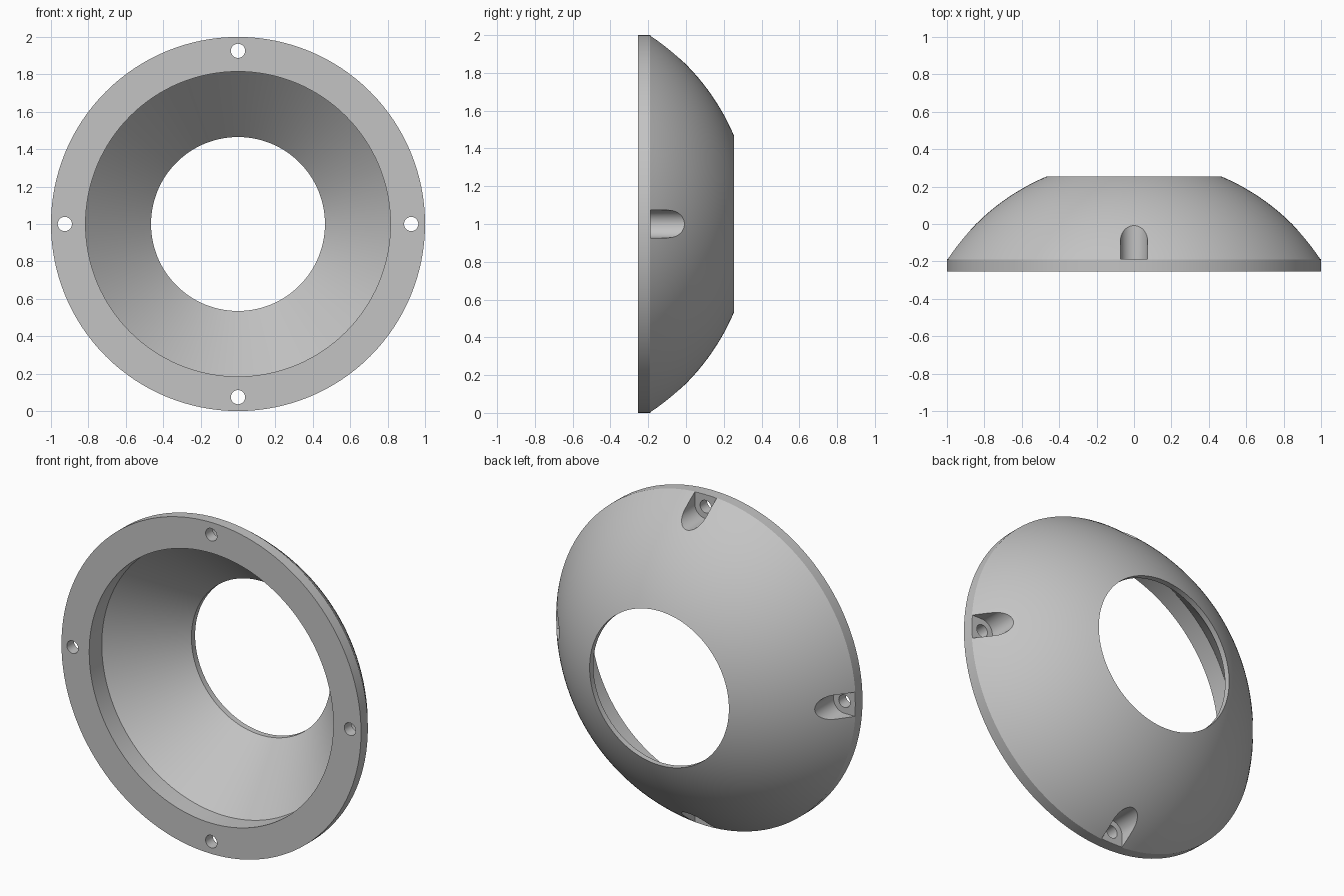
import bpy, bmesh
from math import sin, cos, pi, sqrt, radians
from mathutils import Matrix, Vector

if "Cube" in bpy.data.objects:
    bpy.data.objects.remove(bpy.data.objects["Cube"])

BACK, RIM, BORE, LIP = 0.255, -0.19, 0.465, 0.815
HOLE_R, SLOT_R, BOLT_CIRCLE = 0.038, 0.073, 0.926
CENTRE = Matrix.Translation((0, 0, 1))

grey = bpy.data.materials.new("light grey")
grey.use_nodes = True
grey.diffuse_color = (0.55, 0.55, 0.55, 1)
grey.node_tree.nodes["Principled BSDF"].inputs["Base Color"].default_value = grey.diffuse_color


def make_object(name, bm):
    bmesh.ops.recalc_face_normals(bm, faces=bm.faces)
    bm.transform(CENTRE)
    mesh = bpy.data.meshes.new(name)
    bm.to_mesh(mesh)
    bm.free()
    mesh.materials.append(grey)
    obj = bpy.data.objects.new(name, mesh)
    bpy.context.collection.objects.link(obj)
    return obj


def lathe(name, profile, steps=128):
    """Revolve a closed (radius, y) profile around the y axis."""
    bm = bmesh.new()
    rings = []
    for i in range(steps):
        a = 2 * pi * i / steps
        rings.append([bm.verts.new((r * cos(a), y, r * sin(a))) for r, y in profile])
    for i, ring in enumerate(rings):
        nxt = rings[(i + 1) % steps]
        for j in range(len(profile)):
            k = (j + 1) % len(profile)
            bm.faces.new((ring[j], ring[k], nxt[k], nxt[j]))
    return make_object(name, bm)


def four_prisms(name, outline, y0, y1):
    """Extrude an (x, z) outline along y, repeated at the four quarter points."""
    bm = bmesh.new()
    for q in range(4):
        turn = Matrix.Rotation(q * pi / 2, 4, 'Y')
        face = bm.faces.new([bm.verts.new(turn @ Vector((x, y0, z))) for x, z in outline])
        ext = bmesh.ops.extrude_face_region(bm, geom=[face], use_keep_orig=True)
        verts = [g for g in ext["geom"] if isinstance(g, bmesh.types.BMVert)]
        bmesh.ops.translate(bm, verts=verts, vec=(0, y1 - y0, 0))
    obj = make_object(name, bm)
    obj.hide_render = True
    return obj


def arc(radius, start, end, n):
    return [(radius * cos(start + (end - start) * i / n),
             BOLT_CIRCLE + radius * sin(start + (end - start) * i / n)) for i in range(n + 1)]


# Domed ring: flat flange, spherical outside, conical inside
dome_y = (BORE**2 + BACK**2 - 1 - RIM**2) / (2 * (BACK - RIM))
dome_r = sqrt(1 + (RIM - dome_y)**2)
profile = [(LIP, -BACK), (1, -BACK)]
for i in range(25):
    r = 1 + (BORE - 1) * i / 24
    profile.append((r, dome_y + sqrt(dome_r**2 - r**2)))
profile += [(BORE, 0.22), (LIP, -0.135)]
ring = lathe("domed_ring", profile)

# Screw recesses open to the rim, and the screw holes through the flange
slot_outline = arc(SLOT_R, pi, 2 * pi, 24) + [(SLOT_R, 1.1), (-SLOT_R, 1.1)]
cutters = [four_prisms("screw_recess_cutter", slot_outline, RIM + 0.002, 0.2),
           four_prisms("screw_hole_cutter", arc(HOLE_R, 0, 2 * pi, 32)[:-1], -0.4, -0.12)]

bpy.ops.object.select_all(action='DESELECT')
ring.select_set(True)
bpy.context.view_layer.objects.active = ring
for cutter in cutters:
    mod = ring.modifiers.new(cutter.name, 'BOOLEAN')
    mod.operation, mod.solver, mod.object = 'DIFFERENCE', 'EXACT', cutter
    bpy.ops.object.modifier_apply(modifier=mod.name)
    bpy.data.objects.remove(cutter)
bpy.ops.object.shade_smooth_by_angle(angle=radians(25))
